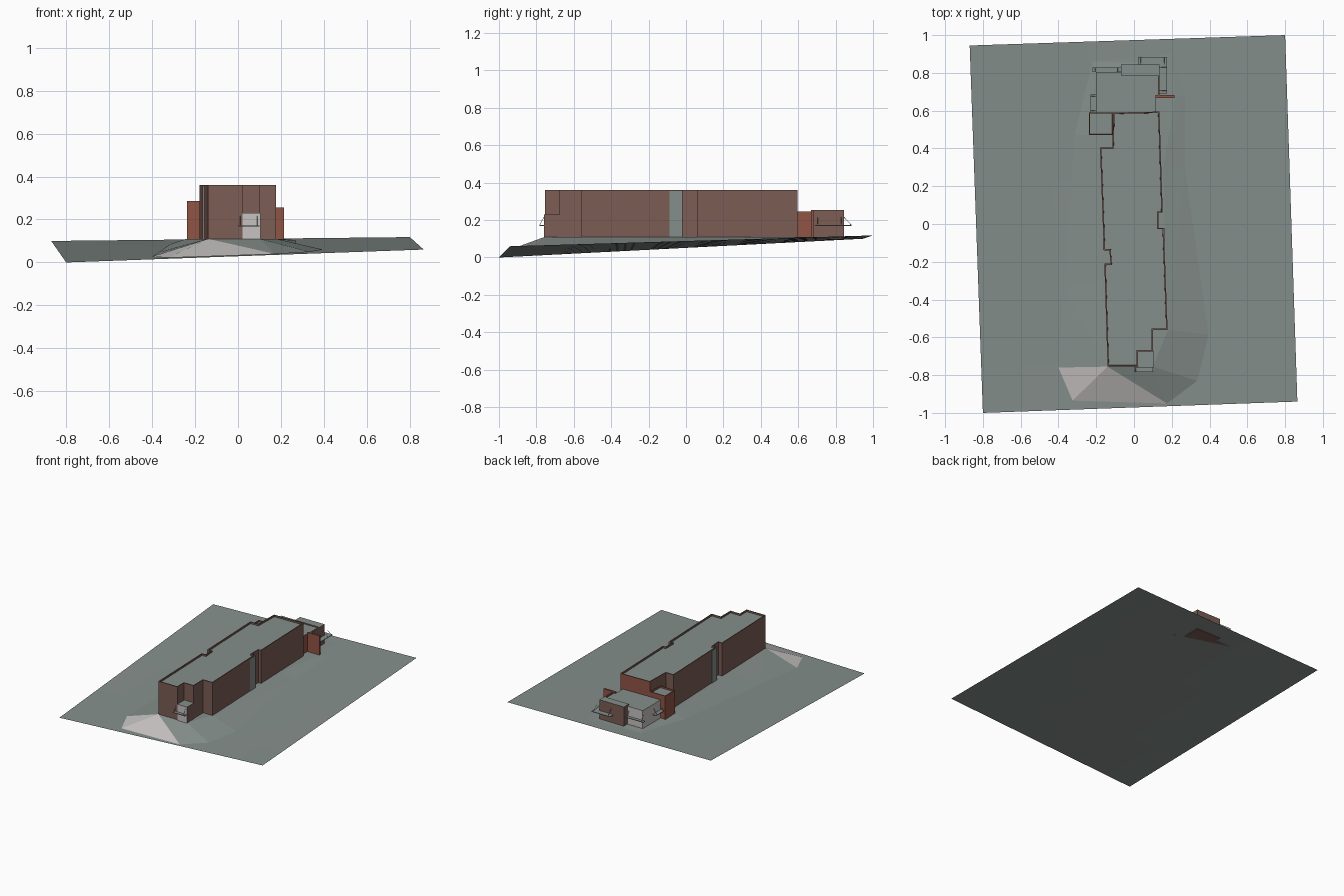
import bpy, bmesh
from mathutils import Vector

cube = bpy.data.objects.get("Cube")
if cube:
    bpy.data.objects.remove(cube, do_unlink=True)


def material(name, rgb):
    m = bpy.data.materials.new(name)
    m.use_nodes = True
    m.diffuse_color = (*rgb, 1)
    m.node_tree.nodes["Principled BSDF"].inputs["Base Color"].default_value = (*rgb, 1)
    return m


MATS = [material("grey_green", (0.235, 0.275, 0.26)),
        material("brown_brick", (0.20, 0.11, 0.09)),
        material("red_brick", (0.28, 0.09, 0.06)),
        material("pale_concrete", (0.57, 0.54, 0.54))]
GREY, BROWN, RED, PALE = range(4)
PAD = 0.11


def finish(name, bm):
    me = bpy.data.meshes.new(name)
    bm.to_mesh(me)
    bm.free()
    for m in MATS:
        me.materials.append(m)
    ob = bpy.data.objects.new(name, me)
    bpy.context.collection.objects.link(ob)
    return ob


def block(name, pts, z0, z1, wall=BROWN, roof=GREY, rim=0.0, rule=None):
    """Extruded footprint, optionally with a parapet around a sunken roof."""
    bm = bmesh.new()
    base = bm.faces.new([bm.verts.new((x, y, z0)) for x, y in pts])
    top = bmesh.ops.extrude_face_region(bm, geom=[base], use_keep_orig=True)["geom"]
    for v in top:
        if isinstance(v, bmesh.types.BMVert):
            v.co.z = z1
    bmesh.ops.recalc_face_normals(bm, faces=bm.faces)
    bm.normal_update()
    for f in bm.faces:
        f.material_index = wall
        if rule and abs(f.normal.z) < 0.5:
            f.material_index = rule(f.normal, f.calc_center_median())
    cap = max(bm.faces, key=lambda f: f.calc_center_median().z)
    if rim:
        bmesh.ops.inset_individual(bm, faces=[cap], thickness=rim, use_even_offset=True)
        bmesh.ops.inset_individual(bm, faces=[cap], thickness=0.0005, depth=-0.012,
                                   use_even_offset=True)
    cap.material_index = roof
    return finish(name, bm)


def box(name, x0, x1, y0, y1, z0, z1, wall=BROWN, roof=GREY, **kw):
    return block(name, [(x0, y0), (x1, y0), (x1, y1), (x0, y1)], z0, z1, wall, roof, **kw)


def rod(name, a, b):
    cu = bpy.data.curves.new(name, "CURVE")
    cu.dimensions = "3D"
    cu.bevel_depth = 0.0012
    cu.bevel_resolution = 0
    s = cu.splines.new("POLY")
    s.points.add(1)
    s.points[0].co = (*a, 1)
    s.points[1].co = (*b, 1)
    cu.materials.append(MATS[GREY])
    bpy.context.collection.objects.link(bpy.data.objects.new(name, cu))


# Sloping site sheet, blended between its four corners
CORNERS = [Vector(c) for c in ((-0.80, -1, 0), (0.865, -0.94, 0.06),
                               (0.80, 1, 0.118), (-0.87, 0.945, 0.10))]


def site(u, v):
    a, b, c, d = CORNERS
    return a.lerp(b, u).lerp(d.lerp(c, u), v)


N = 8
bm = bmesh.new()
grid = [[bm.verts.new(site(i / N, j / N)) for i in range(N + 1)] for j in range(N + 1)]
for j in range(N):
    for i in range(N):
        bm.faces.new((grid[j][i], grid[j][i + 1], grid[j + 1][i + 1], grid[j + 1][i]))
finish("site_ground", bm)

# Embankment: toe points on the site joined to the level building pad
SLOPE = [((-0.40, -0.76), (-0.14, -0.755)), ((-0.325, -0.935), (-0.14, -0.755)),
         ((0.175, -0.95), (-0.14, -0.755)), ((0.335, -0.83), (0.10, -0.755)),
         ((0.395, -0.585), (0.18, -0.56)), ((0.27, 0.29), (0.155, 0.30)),
         ((0.27, 0.67), (0.22, 0.68)), ((0.20, 0.90), (0.14, 0.85)),
         ((-0.22, 0.86), (-0.20, 0.81)), ((-0.315, 0.47), (-0.24, 0.47)),
         ((-0.37, -0.345), (-0.165, -0.30))]
bm = bmesh.new()
toe, crest, made = [], [], {}
for (tx, ty), p in SLOPE:
    z = site((tx + 0.835) / 1.67, (ty + 0.97) / 1.94).z
    toe.append(bm.verts.new((tx, ty, z + 0.002)))
    if p not in made:
        made[p] = bm.verts.new((*p, PAD))
    crest.append(made[p])
for i in range(len(toe)):
    k = (i + 1) % len(toe)
    ring = list(dict.fromkeys((toe[i], toe[k], crest[k], crest[i])))
    f = bm.faces.new(ring)
    f.material_index = PALE if i < 2 else GREY
bm.faces.new(list(made.values()))
bmesh.ops.triangulate(bm, faces=[f for f in bm.faces if len(f.verts) == 4])
finish("embankment", bm)

# Long main hall with recessed bays
HALL = [(-0.14, -0.755), (0.02, -0.755), (0.02, -0.675), (0.10, -0.675), (0.10, -0.56),
        (0.178, -0.56), (0.158, -0.02), (0.13, -0.02), (0.13, 0.06), (0.152, 0.06),
        (0.135, 0.595), (-0.11, 0.59), (-0.115, 0.405), (-0.18, 0.405), (-0.16, -0.14),
        (-0.13, -0.14), (-0.125, -0.21), (-0.157, -0.21)]
block("main_hall", HALL, PAD - 0.01, 0.36, rim=0.007,
      rule=lambda n, c: RED if n.y > 0.8 and c.y > 0.5 else BROWN)

# Tall glazed strips beside the bays
block("right_glazing", [(0.158, -0.088), (0.1635, -0.088), (0.161, -0.022), (0.155, -0.022)],
      PAD, 0.355, GREY)
block("left_glazing", [(-0.165, -0.075), (-0.165, -0.138), (-0.158, -0.138), (-0.158, -0.075)],
      PAD, 0.355, GREY)

# Front entrance porch
box("entrance_porch", 0.022, 0.104, -0.76, -0.67, PAD - 0.01, 0.23,
    rule=lambda n, c: PALE if n.y < -0.5 else BROWN)

# Side block and rear annex
box("side_block", -0.238, -0.11, 0.47, 0.59, PAD - 0.01, 0.285, RED, rim=0.005)
ANNEX = [(0.115, 0.59), (0.115, 0.675), (0.133, 0.675), (0.133, 0.80), (-0.20, 0.805),
         (-0.20, 0.585)]


def annex_wall(n, c):
    if n.y > 0.5 or n.x < -0.5:
        return PALE
    return RED if c.y < 0.68 else BROWN


block("rear_annex", ANNEX, PAD - 0.01, 0.246, rule=annex_wall)
box("rear_lobby", -0.07, 0.136, 0.785, 0.845, PAD - 0.01, 0.255)
box("side_parapet", 0.126, 0.136, 0.68, 0.785, PAD - 0.01, 0.255, BROWN, BROWN)
box("rear_fin_wall", 0.115, 0.215, 0.668, 0.682, PAD - 0.01, 0.255, RED, RED)

# Thin canopies with tie rods: name, x0, x1, y0, y1, outward direction
CANOPIES = [("front_canopy", 0.0, 0.10, -0.783, -0.76, (0, -1)),
            ("rear_canopy", 0.02, 0.175, 0.845, 0.885, (0, 1)),
            ("right_canopy", 0.136, 0.175, 0.69, 0.845, (1, 0)),
            ("left_rear_canopy", -0.22, -0.07, 0.805, 0.828, (0, 1)),
            ("left_canopy", -0.23, -0.20, 0.59, 0.685, (-1, 0))]
for name, x0, x1, y0, y1, (dx, dy) in CANOPIES:
    box(name, x0, x1, y0, y1, 0.168, 0.173, GREY)
    for t in (0.1, 0.9):
        if dx:
            y = y0 + (y1 - y0) * t
            near, far = ((x0, y), (x1, y)) if dx > 0 else ((x1, y), (x0, y))
        else:
            x = x0 + (x1 - x0) * t
            near, far = ((x, y0), (x, y1)) if dy > 0 else ((x, y1), (x, y0))
        rod(name + "_tie", (*near, 0.215), (*far, 0.172))
